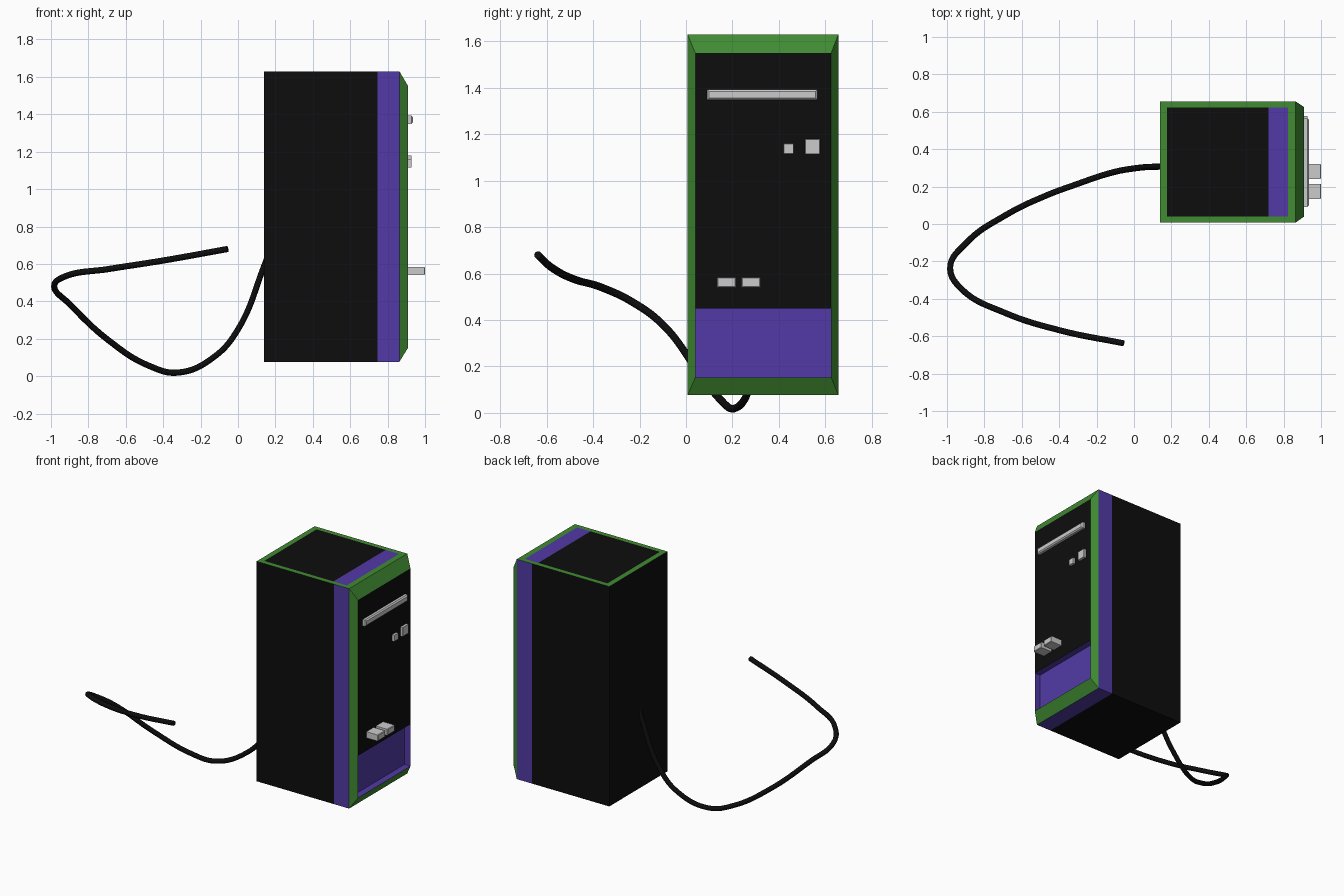
import bpy, bmesh
from mathutils import Vector

if "Cube" in bpy.data.objects:
    bpy.data.objects.remove(bpy.data.objects["Cube"])


def material(name, rgb):
    m = bpy.data.materials.new(name)
    m.diffuse_color = (*rgb, 1)
    m.use_nodes = True
    m.node_tree.nodes["Principled BSDF"].inputs["Base Color"].default_value = m.diffuse_color
    return m


BLACK, PURPLE, GREEN = 0, 1, 2
mats = [material("black", (0.004, 0.004, 0.004)),
        material("purple", (0.085, 0.042, 0.38)),
        material("green", (0.052, 0.26, 0.032))]


def mesh_object(name, bm, materials=()):
    bmesh.ops.remove_doubles(bm, verts=bm.verts, dist=1e-5)
    bmesh.ops.recalc_face_normals(bm, faces=bm.faces)
    me = bpy.data.meshes.new(name)
    bm.to_mesh(me)
    bm.free()
    for m in materials:
        me.materials.append(m)
    ob = bpy.data.objects.new(name, me)
    bpy.context.collection.objects.link(ob)
    return ob


# Cabinet: bands lofted along x, then top border, front panel and recess
Y0, Y1, Z0, Z1 = 0.007, 0.656, 0.077, 1.63
XS = (0.14, 0.745, 0.863)
XF = 0.91
bm = bmesh.new()


def face(points, mat):
    f = bm.faces.new([bm.verts.new(p) for p in points])
    f.material_index = mat


def ring(x, y0, y1, z0, z1):
    return [Vector(p) for p in ((x, y0, z0), (x, y1, z0), (x, y1, z1), (x, y0, z1))]


def bridge(a, b, mat, sides=(0, 1, 2, 3)):
    for i in sides:
        j = (i + 1) % len(a)
        face((a[i], a[j], b[j], b[i]), mat)


PY0, PY1, PZ0, PZM, PZ1 = 0.04, 0.625, 0.153, 0.45, 1.55
outer = [ring(x, Y0, Y1, Z0, Z1) for x in XS]
face(outer[0], BLACK)
bridge(outer[0], outer[1], BLACK, (0, 1, 3))
bridge(outer[1], outer[2], PURPLE, (0, 1, 3))
bridge(outer[2], ring(XF, PY0, PY1, PZ0, PZ1), GREEN)

# Black front panel and shallow purple recess below it
face(ring(XF, PY0, PY1, PZM, PZ1), BLACK)
mouth = ring(XF, PY0, PY1, PZ0, PZM)
floor = ring(XS[2], PY0, PY1, PZ0, PZM)
bridge(mouth, floor, PURPLE)
face(floor, PURPLE)

# Top: green border around a black and purple inlay
def top_loop(xs, y0, y1):
    return [Vector((x, y0, Z1)) for x in xs] + [Vector((x, y1, Z1)) for x in reversed(xs)]


top_out = top_loop(XS, Y0, Y1)
top_in = top_loop((0.177, 0.718, 0.823), 0.04, 0.623)
bridge(top_out, top_in, GREEN, range(6))
face([top_in[i] for i in (0, 1, 4, 5)], BLACK)
face([top_in[i] for i in (1, 2, 3, 4)], PURPLE)
mesh_object("cabinet", bm, mats)


# Grey front fittings: boxes with a slightly chamfered front face
def fitting(name, y0, y1, z0, z1, x1, c):
    global bm
    bm = bmesh.new()
    a = ring(XF - 0.003, y0, y1, z0, z1)
    b = ring(x1 - c, y0, y1, z0, z1)
    d = ring(x1, y0 + c, y1 - c, z0 + c, z1 - c)
    face(a, 0)
    bridge(a, b, 0)
    bridge(b, d, 0)
    face(d, 0)
    mesh_object(name, bm)


fitting("top_bar", 0.091, 0.566, 1.348, 1.393, 0.935, 0.008)
fitting("small_button", 0.42, 0.464, 1.116, 1.16, 0.928, 0.001)
fitting("large_button", 0.513, 0.577, 1.115, 1.179, 0.928, 0.001)
for i, y in enumerate((0.134, 0.24)):
    fitting(f"lever_{i + 1}", y, y + 0.081, 0.54, 0.584, 1.0, 0.004)

# Power cable leaving the back of the cabinet
path = [(0.17, 0.308, 0.67), (0.14, 0.307, 0.59), (0.0, 0.297, 0.25), (-0.125, 0.273, 0.105),
        (-0.32, 0.208, 0.019), (-0.475, 0.15, 0.055), (-0.69, 0.045, 0.19),
        (-0.9, -0.105, 0.385), (-0.983, -0.235, 0.48), (-0.92, -0.35, 0.535),
        (-0.69, -0.475, 0.573), (-0.39, -0.57, 0.62), (-0.055, -0.638, 0.68)]
cu = bpy.data.curves.new("power_cable", 'CURVE')
cu.dimensions = '3D'
cu.bevel_depth = 0.0165
cu.bevel_resolution = 3
cu.resolution_u = 8
cu.use_fill_caps = True
sp = cu.splines.new('BEZIER')
sp.bezier_points.add(len(path) - 1)
for bp, co in zip(sp.bezier_points, path):
    bp.co = co
    bp.handle_left_type = bp.handle_right_type = 'AUTO'
sp.use_smooth = True
cu.materials.append(mats[BLACK])
cable = bpy.data.objects.new("power_cable", cu)
bpy.context.collection.objects.link(cable)
